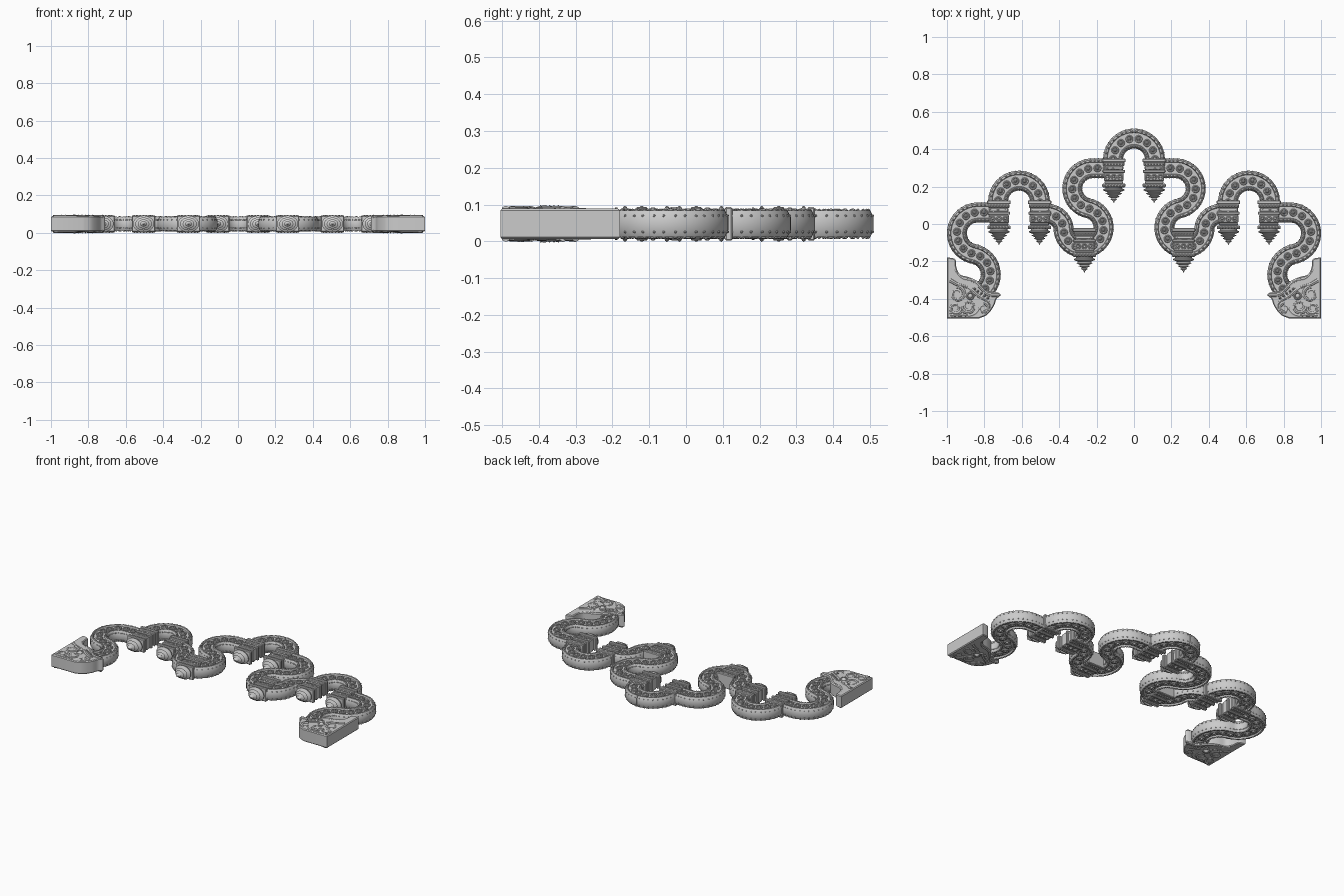
import bpy, bmesh, math
from mathutils import Vector, Matrix

if "Cube" in bpy.data.objects:
    bpy.data.objects.remove(bpy.data.objects["Cube"])

ZC = 0.0475   # mid-thickness; every part is built around it and mirrored left/right


def finish(bm, name, both_faces=False, angle=35):
    bmesh.ops.recalc_face_normals(bm, faces=bm.faces)
    me = bpy.data.meshes.new(name)
    bm.to_mesh(me)
    bm.free()
    ob = bpy.data.objects.new(name, me)
    ob.location.z = ZC
    bpy.context.collection.objects.link(ob)
    m = ob.modifiers.new("mirror", 'MIRROR')
    m.use_axis = (True, False, both_faces)
    m.use_mirror_merge = False
    bpy.ops.object.select_all(action='DESELECT')
    ob.select_set(True)
    bpy.context.view_layer.objects.active = ob
    bpy.ops.object.shade_smooth_by_angle(angle=math.radians(angle))
    return ob


def arc(cx, cy, r, a0, a1, n=24):
    return [Vector((cx + r * math.cos(math.radians(a0 + (a1 - a0) * i / n)),
                    cy + r * math.sin(math.radians(a0 + (a1 - a0) * i / n)), 0)) for i in range(n + 1)]


def spline(pts, n=6):
    p = [Vector((x, y, 0)) for x, y in pts]
    p = [2 * p[0] - p[1]] + p + [2 * p[-1] - p[-2]]
    out = []
    for a, b, c, d in zip(p, p[1:], p[2:], p[3:]):
        for i in range(n):
            t = i / n
            out.append(0.5 * (2 * b + (c - a) * t + (2 * a - 5 * b + 4 * c - d) * t * t
                              + (3 * b - a - 3 * c + d) * t ** 3))
    return out + [p[-2]]


def walk(path, step):
    """Evenly spaced (point, side vector) pairs along a path."""
    out, left = [], step / 2
    for a, b in zip(path, path[1:]):
        d = (b - a).length
        if d < 1e-6:
            continue
        t = (b - a) / d
        while left <= d:
            out.append((a + t * left, Vector((-t.y, t.x, 0))))
            left += step
        left -= d
    return out


def sweep(bm, path, profile, z=0, taper=False):
    rings = []
    for i, p in enumerate(path):
        t = (path[min(i + 1, len(path) - 1)] - path[max(i - 1, 0)]).normalized()
        s = Vector((-t.y, t.x, 0))
        k = 1 - 0.7 * i / (len(path) - 1) if taper else 1
        rings.append([bm.verts.new(p + s * u * k + Vector((0, 0, z + w * k))) for u, w in profile])
    n = len(profile)
    for a, b in zip(rings, rings[1:]):
        for j in range(n):
            bm.faces.new((a[j], a[(j + 1) % n], b[(j + 1) % n], b[j]))
    bm.faces.new(rings[0])
    bm.faces.new(rings[-1])


def lathe(bm, profile, mat, n=14):
    """Revolve (radius, height) points around local z, placed by mat."""
    rings = [[bm.verts.new(mat @ Vector((r * math.cos(2 * math.pi * k / n), r * math.sin(2 * math.pi * k / n), h)))
              for k in range(n)] for r, h in profile]
    for a, b in zip(rings, rings[1:]):
        for k in range(n):
            bm.faces.new((a[k], a[(k + 1) % n], b[(k + 1) % n], b[k]))
    bm.faces.new(rings[-1])
    bm.faces.new(rings[0])


def box(bm, x0, x1, y0, y1, hz):
    mat = Matrix.Translation(((x0 + x1) / 2, (y0 + y1) / 2, 0)) @ Matrix.Diagonal((x1 - x0, y1 - y0, 2 * hz, 1))
    bmesh.ops.create_cube(bm, size=1, matrix=mat)


def extrude(bm, outline, hz, bevel):
    f = bm.faces.new([bm.verts.new((p.x, p.y, -hz)) for p in outline])
    top = bmesh.ops.extrude_face_region(bm, geom=[f])['geom']
    bmesh.ops.translate(bm, vec=(0, 0, 2 * hz), verts=[v for v in top if isinstance(v, bmesh.types.BMVert)])
    rim = [e for e in bm.edges if abs(e.verts[0].co.z - e.verts[1].co.z) < 1e-6]
    bmesh.ops.bevel(bm, geom=rim, offset=bevel, segments=1, affect='EDGES')


def V(x, y):
    return Vector((x, y, 0))


# Centre lines of the serpentine garland, right half
paths = {
    "crown_arch": arc(0, 0.345, 0.112, 90, 0) + [V(0.112, 0.27)],
    "inner_scroll": [V(0.12, 0.298)] + arc(0.222, 0.19, 0.108, 90, -77) + arc(0.27, -0.02, 0.108, 103, 350)[1:]
    + arc(0.465, -0.035, 0.09, 170, 90)[1:] + [V(0.51, 0.055)],
    "side_arch": [V(0.503, 0.04)] + arc(0.615, 0.12, 0.112, 180, 0) + [V(0.727, 0.04)],
    "outer_scroll": [V(0.727, 0.062)] + arc(0.835, -0.05, 0.112, 90, -79) + arc(0.878, -0.27, 0.112, 101, 250)[1:],
}
half = [(0.053, 0.018), (0.044, 0.036), (0.034, 0.036), (0.031, 0.027)]
upper = half + [(-u, w) for u, w in reversed(half)]
band = upper + [(-u, -w) for u, w in upper]
rosette = [(0.021, -0.003), (0.021, 0.005), (0.018, 0.009), (0.014, 0.008), (0.012, 0.003),
           (0.009, 0.004), (0.007, 0.011), (0.003, 0.014)]

for name, path in paths.items():
    bm = bmesh.new()
    sweep(bm, path, band)
    finish(bm, name + "_band")
    # Rosettes in the channel, beads on both rims
    bm = bmesh.new()
    for p, s in walk(path, 0.05):
        lathe(bm, rosette, Matrix.Translation(p + V(0, 0) + Vector((0, 0, 0.027))), 12)
    for p, s in walk(path, 0.02):
        for side in (-0.039, 0.039):
            bmesh.ops.create_icosphere(bm, subdivisions=1, radius=0.0055,
                                       matrix=Matrix.Translation(p + s * side + Vector((0, 0, 0.036))))
        for side in (-0.051, 0.051):
            bmesh.ops.create_icosphere(bm, subdivisions=1, radius=0.004,
                                       matrix=Matrix.Translation(p + s * side + Vector((0, 0, 0.022))))
    finish(bm, name + "_rosettes", True)

# Hanging capitals with stepped finials: (x, tip y)
slabs = [(0.084, 0.104, 0.062, 0.043), (0.104, 0.118, 0.05, 0.038), (0.118, 0.162, 0.053, 0.041),
         (0.162, 0.178, 0.06, 0.045), (0.178, 0.198, 0.051, 0.039), (0.198, 0.218, 0.057, 0.043),
         (0.218, 0.238, 0.063, 0.046)]
finial = [(0.001, 0), (0.006, 0.012), (0.018, 0.02), (0.012, 0.026), (0.031, 0.034), (0.021, 0.04),
          (0.044, 0.05), (0.032, 0.057), (0.057, 0.068), (0.057, 0.073), (0.045, 0.078), (0.045, 0.09)]
for i, (x, tip) in enumerate([(0.108, 0.112), (0.265, -0.26), (0.505, -0.112), (0.722, -0.112)]):
    bm = bmesh.new()
    for y0, y1, hx, hz in slabs:
        box(bm, x - hx, x + hx, tip + y0, tip + y1, hz)
    bmesh.ops.bevel(bm, geom=bm.edges[:], offset=0.004, segments=1, affect='EDGES')
    finish(bm, f"capital_{i}")
    bm = bmesh.new()
    turn = Matrix.Translation((x, tip, 0)) @ Matrix.Diagonal((1, 1, 0.78, 1)) @ Matrix.Rotation(-math.pi / 2, 4, 'X')
    lathe(bm, finial, turn, 20)
    finish(bm, f"finial_{i}")
    # Carved studs on the capital faces
    bm = bmesh.new()
    for dx in (-0.034, 0, 0.034):
        lathe(bm, [(r * 0.75, h * 0.6) for r, h in rosette], Matrix.Translation((x + dx, tip + 0.14, 0.04)), 10)
    for k in range(7):
        for dy, z in ((0.094, 0.043), (0.208, 0.043)):
            bmesh.ops.create_icosphere(bm, subdivisions=1, radius=0.006,
                                       matrix=Matrix.Translation((x - 0.048 + 0.016 * k, tip + dy, z)))
    finish(bm, f"capital_studs_{i}", True)

# Beast-head terminal: solid base with flat outer wall
lip = spline([(0.985, -0.18), (0.955, -0.19), (0.95, -0.23), (0.93, -0.27), (0.88, -0.285), (0.83, -0.31),
              (0.79, -0.355), (0.735, -0.365), (0.712, -0.38), (0.735, -0.40), (0.75, -0.44), (0.785, -0.485),
              (0.83, -0.505)], 4)
bm = bmesh.new()
extrude(bm, [V(1, -0.505), V(1, -0.18)] + lip, 0.041, 0.005)
finish(bm, "beast_head_base")

# Head relief: brow, jaws, trunk and leaf scrolls
tube = [(0.013 * math.cos(math.pi * k / 4), 0.013 * math.sin(math.pi * k / 4)) for k in range(8)]


def spiral(cx, cy, r, a0, turns):
    n = int(18 * abs(turns))
    return [V(cx + r * (1 - 0.8 * i / n) * math.cos(math.radians(a0) + 2 * math.pi * turns * i / n),
              cy + r * (1 - 0.8 * i / n) * math.sin(math.radians(a0) + 2 * math.pi * turns * i / n))
            for i in range(n + 1)]


bm = bmesh.new()
strokes = [spline([(0.725, -0.38), (0.78, -0.375), (0.82, -0.34), (0.86, -0.305), (0.92, -0.29), (0.962, -0.24),
                   (0.972, -0.2)]),
           spline([(0.87, -0.35), (0.83, -0.385), (0.78, -0.415), (0.77, -0.45), (0.80, -0.485)]),
           spline([(0.985, -0.3), (0.94, -0.325), (0.9, -0.335), (0.87, -0.36), (0.85, -0.4)]),
           spline([(0.985, -0.49), (0.93, -0.485), (0.87, -0.49), (0.83, -0.46), (0.84, -0.42)]),
           spiral(0.945, -0.375, 0.042, 90, 1.5), spiral(0.885, -0.44, 0.038, 0, -1.5),
           spiral(0.955, -0.45, 0.034, 180, 1.4), spiral(0.805, -0.45, 0.03, 90, 1.3)]
for s in strokes:
    sweep(bm, s, tube, 0.036, True)
# Eye and teeth
lathe(bm, [(0.022, -0.004), (0.022, 0.004), (0.017, 0.008), (0.013, 0.004), (0.009, 0.01), (0.003, 0.013)],
      Matrix.Translation((0.875, -0.385, 0.038)), 14)
for k in range(5):
    bmesh.ops.create_cone(bm, segments=6, radius1=0.008, radius2=0.001, depth=0.012, cap_ends=True,
                          matrix=Matrix.Translation((0.78 + 0.018 * k, -0.395 + 0.012 * k, 0.045)))
finish(bm, "beast_head_relief", True)
